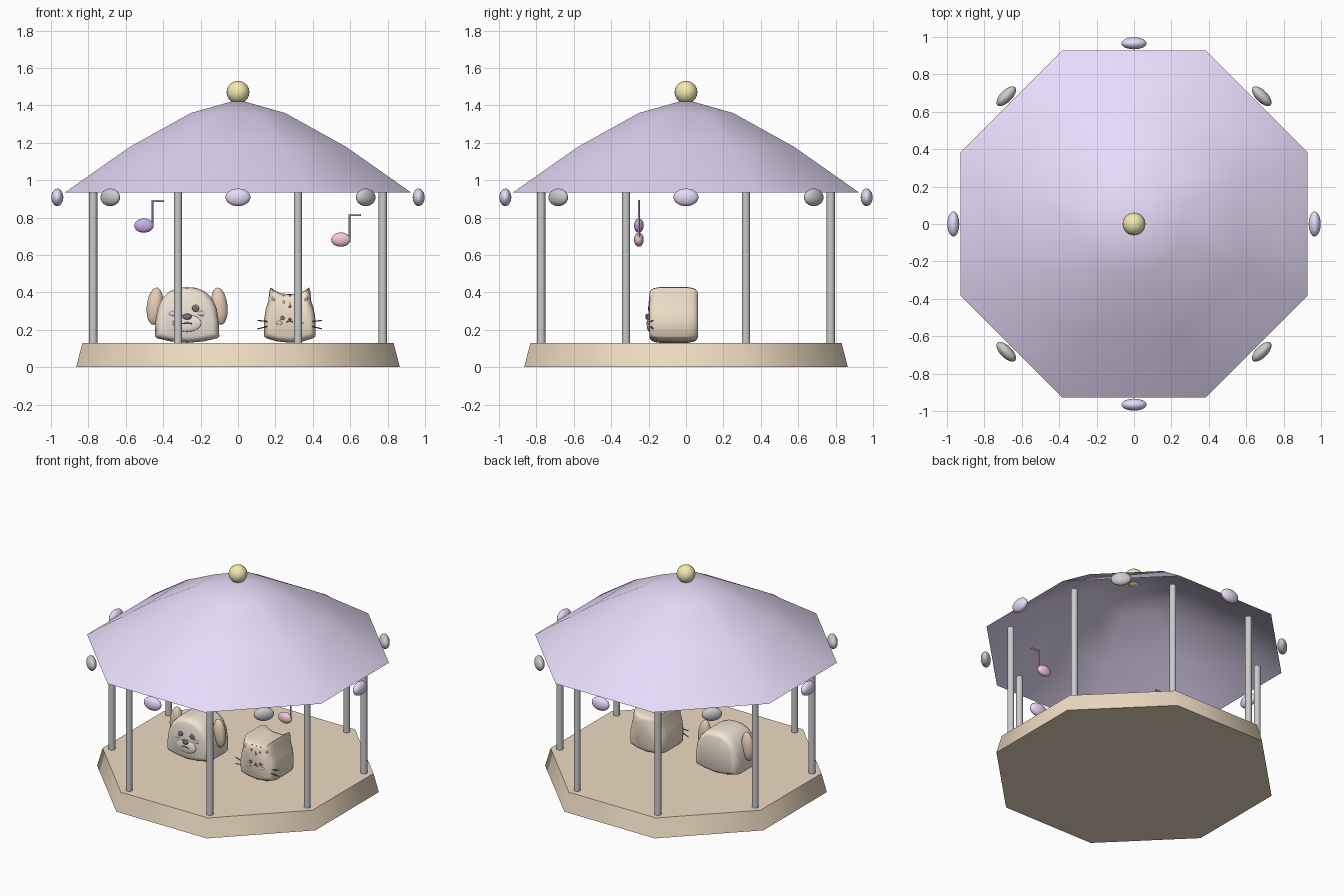
import bpy, bmesh, math
from mathutils import Vector, Matrix

if "Cube" in bpy.data.objects:
    bpy.data.objects.remove(bpy.data.objects["Cube"])

COLORS = {
    "lilac": (0.80, 0.71, 0.95), "violet": (0.60, 0.43, 0.83), "pink": (0.93, 0.58, 0.70),
    "gold": (0.90, 0.82, 0.45), "wood": (0.86, 0.71, 0.54), "cream": (0.88, 0.79, 0.67),
    "tan": (0.89, 0.76, 0.60), "ear_brown": (0.80, 0.62, 0.47), "muzzle": (0.90, 0.84, 0.76),
    "dark": (0.22, 0.16, 0.18), "brown": (0.45, 0.30, 0.22),
}
MATS = {}


def finish(ob, name, color=None, angle=None):
    ob.name = name
    if color:
        if color not in MATS:
            MATS[color] = bpy.data.materials.new(color)
            MATS[color].diffuse_color = (*COLORS[color], 1)
        ob.data.materials.append(MATS[color])
    if angle:
        bpy.ops.object.select_all(action='DESELECT')
        ob.select_set(True)
        bpy.context.view_layer.objects.active = ob
        bpy.ops.object.shade_smooth_by_angle(angle=math.radians(angle))
    return ob


def loft(name, rings, color, angle, caps=(True, True)):
    """Skin a stack of equally long point loops."""
    bm = bmesh.new()
    loops = [[bm.verts.new(p) for p in r] for r in rings]
    n = len(loops[0])
    for a, b in zip(loops, loops[1:]):
        for i in range(n):
            j = (i + 1) % n
            bm.faces.new((a[i], a[j], b[j], b[i]))
    if caps[0]:
        bm.faces.new(loops[0][::-1])
    if caps[1]:
        bm.faces.new(loops[-1])
    bmesh.ops.remove_doubles(bm, verts=bm.verts, dist=1e-5)
    if all(caps):
        bmesh.ops.recalc_face_normals(bm, faces=bm.faces)
    me = bpy.data.meshes.new(name)
    bm.to_mesh(me)
    bm.free()
    ob = bpy.data.objects.new(name, me)
    bpy.context.collection.objects.link(ob)
    return finish(ob, name, color, angle)


def octagon(apothem, z):
    r = apothem / math.cos(math.pi / 8)
    return [(r * math.cos(math.pi / 8 + k * math.pi / 4),
             r * math.sin(math.pi / 8 + k * math.pi / 4), z) for k in range(8)]


def blob(name, loc, size, color, rot=(0, 0, 0), seg=24):
    bpy.ops.mesh.primitive_uv_sphere_add(segments=seg, ring_count=seg // 2, radius=1,
                                         location=loc, rotation=rot)
    ob = bpy.context.object
    ob.scale = size
    return finish(ob, name, color, 180)


def rod(name, a, b, r, color=None, seg=8):
    a, b = Vector(a), Vector(b)
    d = b - a
    bpy.ops.mesh.primitive_cylinder_add(vertices=seg, radius=r, depth=d.length, location=(a + b) / 2)
    ob = bpy.context.object
    ob.rotation_euler = d.to_track_quat('Z', 'Y').to_euler()
    return finish(ob, name, color, 50)


def plush(name, half, cx, color):
    """Mirrored front outline, thickened with rounded edges."""
    cy, cz = -0.066, 0.28
    outline = half + [(-x, z) for x, z in half[-2:0:-1]]
    layers = [(-0.13, 0.80), (-0.122, 0.90), (-0.105, 0.965), (-0.075, 1.0),
              (0.075, 1.0), (0.105, 0.965), (0.122, 0.90), (0.13, 0.80)]
    rings = [[(cx + x * s, cy + y, cz + (z - cz) * s) for x, z in outline] for y, s in layers]
    return loft(name, rings, color, 55)


# Platform, roof shell and finial
loft("platform", [octagon(0.865, 0), octagon(0.832, 0.13)], "wood", 50)
loft("roof", [octagon(a, z) for a, z in
              [(0.927, 0.933), (0.578, 1.178), (0.252, 1.359), (0, 1.43)]],
     "lilac", 60, caps=(False, False))
blob("roof_ball", (0, 0, 1.47), (0.061,) * 3, "gold")

# Poles at the corners, bulbs on the roof edges
for k in range(8):
    t = math.pi / 8 + k * math.pi / 4
    x, y = 0.838 * math.cos(t), 0.838 * math.sin(t)
    rod("pole", (x, y, 0.12), (x, y, 0.95), 0.022, seg=16)
    t = k * math.pi / 4
    blob("rim_bulb", (0.966 * math.cos(t), 0.966 * math.sin(t), 0.908), (0.032, 0.067, 0.047),
         None if k % 2 else "lilac", (0, 0, t))

# Hanging music notes
for x, z, color in [(-0.503, 0.757, "violet"), (0.55, 0.682, "pink")]:
    y = -0.252
    blob("note_head", (x, y, z), (0.052, 0.026, 0.038), color)
    rod("note_stem", (x + 0.046, y, z), (x + 0.046, y, z + 0.136), 0.005, color)
    rod("note_flag", (x + 0.041, y, z + 0.132), (x + 0.108, y, z + 0.132), 0.006, color)

# Puppy body
DX, F = -0.272, -0.196
plush("puppy_body", [(0, .428), (.05, .424), (.095, .405), (.133, .368), (.158, .315), (.17, .24),
                     (.172, .165), (.162, .155), (.09, .138), (0, .13)], DX, "cream")
blob("puppy_muzzle", (DX, F, 0.235), (0.076, 0.014, 0.046), "muzzle")
blob("puppy_nose", (DX, F - 0.012, 0.27), (0.025, 0.01, 0.016), "dark")
for s in (-1, 1):
    blob("puppy_ear", (DX + s * 0.172, -0.066, 0.326), (0.044, 0.035, 0.1), "ear_brown",
         (0, math.radians(-6 * s), 0))
    blob("puppy_eye", (DX + s * 0.046, F, 0.315), (0.019, 0.007, 0.019), "dark")
    blob("puppy_cheek", (DX + s * 0.077, F, 0.287), (0.02, 0.005, 0.013), "pink")
    rod("puppy_mouth", (DX, F - 0.014, 0.238), (DX + s * 0.026, F - 0.013, 0.232), 0.003, "dark")

# Kitten body
KX = 0.277
plush("kitten_body", [(0, .392), (.045, .393), (.075, .407), (.104, .426), (.111, .40), (.114, .355),
                      (.129, .31), (.138, .25), (.137, .165), (.126, .155), (.07, .138), (0, .131)],
      KX, "tan")
blob("kitten_nose", (KX, F, 0.256), (0.008, 0.006, 0.006), "dark")
for s in (-1, 1):
    blob("kitten_eye", (KX + s * 0.04, F, 0.262), (0.011, 0.005, 0.011), "dark")
    blob("kitten_cheek", (KX + s * 0.056, F, 0.237), (0.016, 0.005, 0.01), "pink")
    rod("kitten_mouth", (KX, F - 0.001, 0.247), (KX + s * 0.018, F - 0.001, 0.242), 0.003, "dark")
    blob("kitten_inner_ear", (KX + s * 0.084, F + 0.006, 0.362), (0.014, 0.007, 0.024), "brown",
         (0, math.radians(14 * s), 0))
    for z0, z1 in [(0.243, 0.25), (0.22, 0.205)]:
        rod("kitten_whisker", (KX + s * 0.108, F + 0.005, z0), (KX + s * 0.172, F + 0.02, z1),
            0.003, "dark")
for dx, length in [(-0.034, 0.035), (0, 0.055), (0.034, 0.035)]:
    rod("kitten_stripe", (KX + dx, F + 0.012, 0.382), (KX + dx, F, 0.375 - length), 0.006, "brown")

for m in bpy.data.materials:
    if m.users and not m.is_grease_pencil:
        m.use_nodes = True
        m.node_tree.nodes["Principled BSDF"].inputs["Base Color"].default_value = m.diffuse_color
